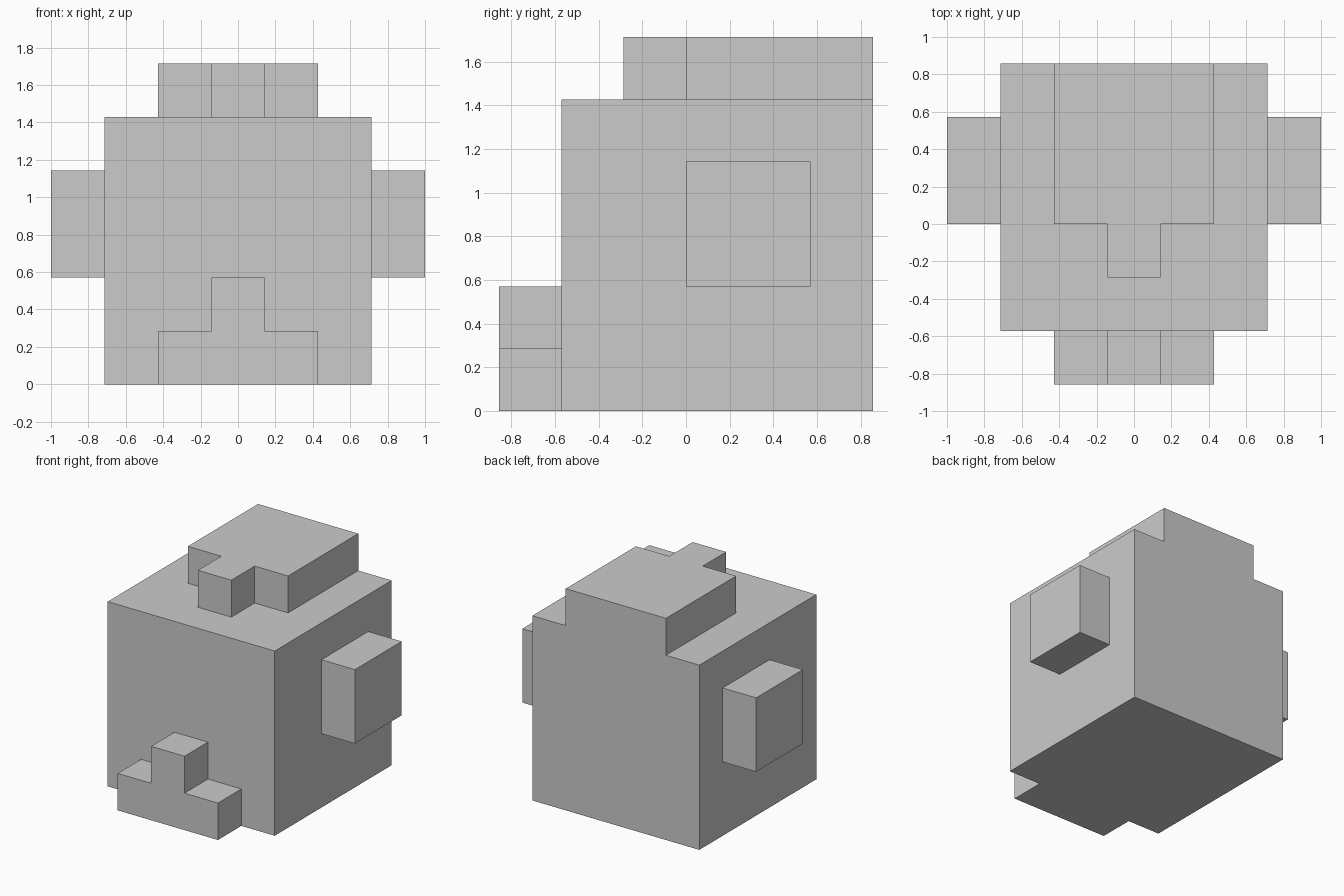
import bpy, bmesh
from mathutils import Vector

if "Cube" in bpy.data.objects:
    bpy.data.objects.remove(bpy.data.objects["Cube"])

U = 1 / 7  # half of one block cell


def prism(name, outline, offset):
    """Closed solid: a flat outline swept along an offset, in block units."""
    bm = bmesh.new()
    face = bm.faces.new([bm.verts.new(Vector(p) * U) for p in outline])
    geom = bmesh.ops.extrude_face_region(bm, geom=[face], use_keep_orig=True)["geom"]
    verts = [g for g in geom if isinstance(g, bmesh.types.BMVert)]
    bmesh.ops.translate(bm, verts=verts, vec=Vector(offset) * U)
    bmesh.ops.recalc_face_normals(bm, faces=bm.faces[:])
    mesh = bpy.data.meshes.new(name)
    bm.to_mesh(mesh)
    bm.free()
    ob = bpy.data.objects.new(name, mesh)
    bpy.context.collection.objects.link(ob)
    return ob


def box(name, x0, x1, y0, y1, z0, z1):
    base = [(x0, y0, z0), (x1, y0, z0), (x1, y1, z0), (x0, y1, z0)]
    return prism(name, base, (0, 0, z1 - z0))


# Main block
body = box("body", -5, 5, -4, 6, 0, 10)

# Parts reach one unit into the body so they fuse cleanly
crest = [(-3, 6), (-3, 0), (-1, 0), (-1, -2), (1, -2), (1, 0), (3, 0), (3, 6)]
foot = [(-3, 0), (3, 0), (3, 2), (1, 2), (1, 4), (-1, 4), (-1, 2), (-3, 2)]
parts = [
    prism("top_plate", [(x, y, 9) for x, y in crest], (0, 0, 3)),
    prism("front_step", [(x, -6, z) for x, z in foot], (0, 3, 0)),
    box("right_side_block", 4, 7, 0, 4, 4, 8),
    box("left_side_block", -7, -4, 0, 4, 4, 8),
]

# Fuse everything into one shell
bpy.context.view_layer.objects.active = body
for part in parts:
    mod = body.modifiers.new("join_" + part.name, "BOOLEAN")
    mod.operation = "UNION"
    mod.solver = "EXACT"
    mod.object = part
    bpy.ops.object.modifier_apply(modifier=mod.name)
    bpy.data.objects.remove(part)

# Merge flush faces
bm = bmesh.new()
bm.from_mesh(body.data)
bmesh.ops.remove_doubles(bm, verts=bm.verts[:], dist=1e-4)
bmesh.ops.dissolve_limit(bm, angle_limit=0.01, verts=bm.verts[:], edges=bm.edges[:])
bm.to_mesh(body.data)
bm.free()
